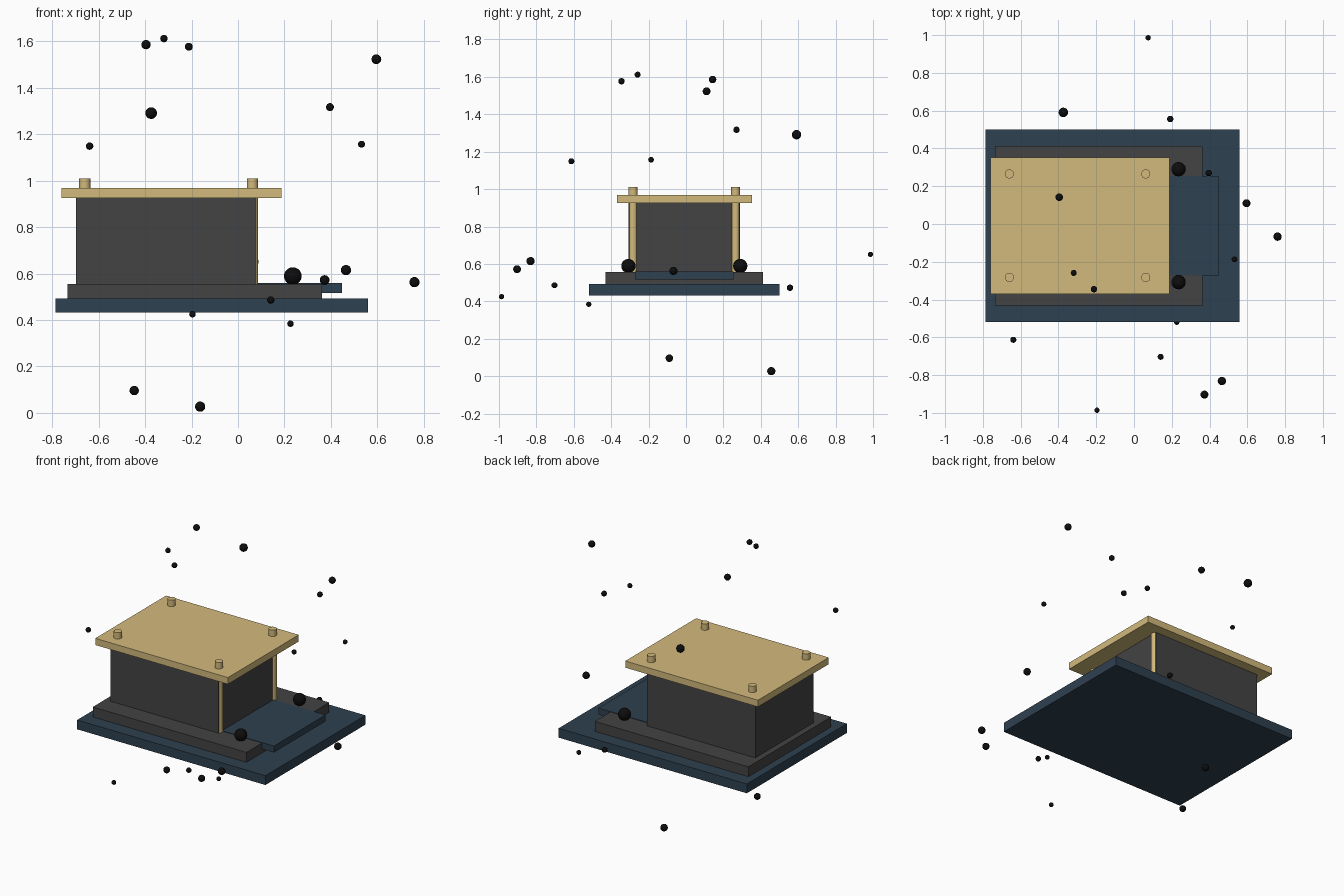
import bpy

CY = -0.009  # the assembly is symmetric about this y


def material(name, rgb):
    m = bpy.data.materials.new(name)
    m.diffuse_color = (*rgb, 1)
    return m


NAVY = material("navy", (0.027, 0.052, 0.08))
DARK = material("charcoal", (0.056, 0.056, 0.056))
TAN = material("tan", (0.65, 0.49, 0.2))
BLACK = material("black", (0.004, 0.004, 0.004))


def finish(name, mat):
    ob = bpy.context.object
    ob.name = name
    ob.data.materials.append(mat)
    return ob


def slab(name, x0, x1, half_y, z0, z1, mat):
    bpy.ops.mesh.primitive_cube_add(size=1, location=((x0 + x1) / 2, CY, (z0 + z1) / 2))
    bpy.context.object.scale = (x1 - x0, 2 * half_y, z1 - z0)
    bpy.ops.object.transform_apply(location=False, rotation=False, scale=True)
    return finish(name, mat)


def ball(name, loc, r):
    bpy.ops.mesh.primitive_uv_sphere_add(segments=24, ring_count=14, radius=r, location=loc)
    bpy.ops.object.shade_smooth()
    return finish(name, BLACK)


# Stacked base, entry step, body and roof
slab("base_plate", -0.785, 0.559, 0.510, 0.432, 0.492, NAVY)
slab("plinth", -0.735, 0.362, 0.422, 0.492, 0.556, DARK)
slab("entry_step", 0.0, 0.447, 0.263, 0.517, 0.559, NAVY)
slab("body", -0.697, 0.076, 0.298, 0.556, 0.928, DARK)
slab("roof_plate", -0.760, 0.187, 0.361, 0.926, 0.969, TAN)

# Corner columns pass through the roof; entry-side ones poke out of the body face
for x in (-0.660, 0.062):
    for s in (-1, 1):
        bpy.ops.mesh.primitive_cylinder_add(vertices=32, radius=0.024, depth=0.456,
                                            location=(x, CY + s * 0.274, 0.782))
        bpy.ops.object.shade_smooth_by_angle()
        finish("corner_column", TAN)

# Pair of large balls flanking the step
for s in (-1, 1):
    ball("plinth_ball", (0.236, CY + s * 0.299, 0.589), 0.038)

# Scattered floating balls: x, y, z, radius
for x, y, z, r in (
    (-0.396, 0.142, 1.586, 0.020), (-0.319, -0.259, 1.612, 0.016),
    (-0.212, -0.345, 1.577, 0.017), (0.596, 0.110, 1.523, 0.021),
    (-0.374, 0.591, 1.291, 0.025), (0.396, 0.270, 1.317, 0.017),
    (-0.639, -0.613, 1.149, 0.016), (0.532, -0.187, 1.157, 0.015),
    (0.373, -0.903, 0.572, 0.021), (0.465, -0.831, 0.615, 0.022),
    (0.760, -0.067, 0.563, 0.022), (0.141, -0.703, 0.486, 0.016),
    (-0.196, -0.986, 0.425, 0.014), (0.226, -0.520, 0.384, 0.014),
    (-0.447, -0.089, 0.096, 0.020), (-0.163, 0.456, 0.027, 0.022),
    (0.075, 0.986, 0.651, 0.014), (0.192, 0.556, 0.473, 0.017),
):
    ball("floating_ball", (x, y, z), r)
